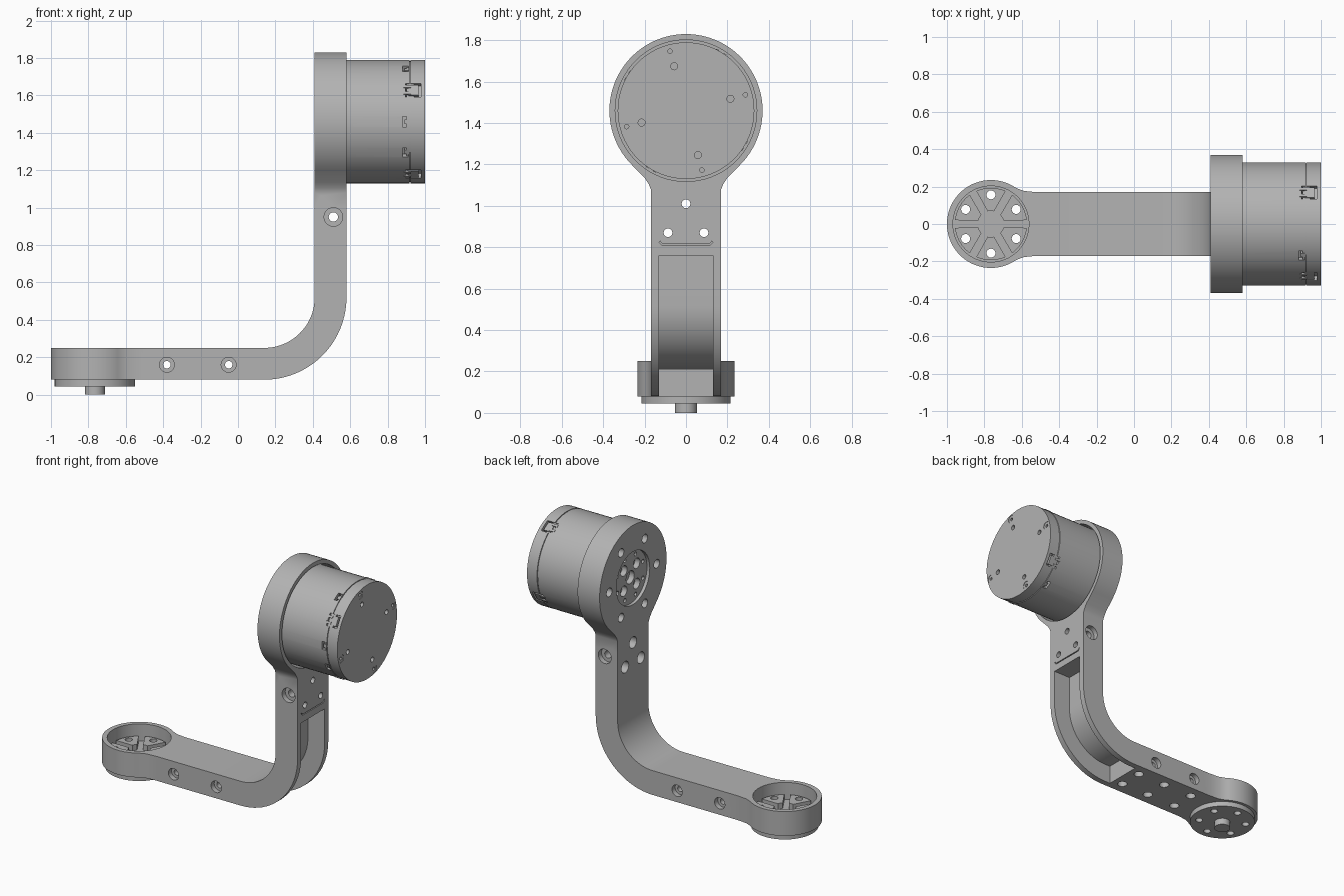
import bpy, bmesh
from math import sin, cos, radians, pi
from mathutils import Matrix

if "Cube" in bpy.data.objects:
    bpy.data.objects.remove(bpy.data.objects["Cube"])

grey = bpy.data.materials.new("machined_grey")
grey.use_nodes = True
grey.diffuse_color = (0.45, 0.45, 0.45, 1)
grey.node_tree.nodes["Principled BSDF"].inputs["Base Color"].default_value = (0.45, 0.45, 0.45, 1)

HEAD = 1.46     # height of the motor axis
CUP = -0.765    # x of the cup axis
HALF = 0.17     # half width of the arm


def prism(name, pts, axis, lo, hi):
    """Extrude a 2D outline along an axis from lo to hi."""
    def place(p, d):
        return {"x": (d, p[0], p[1]), "y": (p[0], d, p[1]), "z": (p[0], p[1], d)}[axis]
    n = len(pts)
    verts = [place(p, lo) for p in pts] + [place(p, hi) for p in pts]
    faces = [list(range(n)), list(range(n, 2 * n))]
    faces += [[i, (i + 1) % n, n + (i + 1) % n, n + i] for i in range(n)]
    mesh = bpy.data.meshes.new(name)
    mesh.from_pydata(verts, [], faces)
    bm = bmesh.new()
    bm.from_mesh(mesh)
    bmesh.ops.recalc_face_normals(bm, faces=bm.faces)
    bm.to_mesh(mesh)
    bm.free()
    mesh.materials.append(grey)
    ob = bpy.data.objects.new(name, mesh)
    bpy.context.collection.objects.link(ob)
    return ob


def arc(cx, cy, r, a0, a1, n):
    steps = [radians(a0 + (a1 - a0) * i / n) for i in range(n + 1)]
    return [(cx + r * cos(a), cy + r * sin(a)) for a in steps]


def disc(name, axis, c, r, lo, hi, n=24):
    return prism(name, arc(c[0], c[1], r, 0, 360, n)[:-1], axis, lo, hi)


def rect(x0, x1, y0, y1):
    return [(x0, y0), (x1, y0), (x1, y1), (x0, y1)]


def combine(targets, tool, operation="DIFFERENCE"):
    """Apply a boolean to each target, then drop the tool."""
    tool.hide_render = True
    for ob in targets:
        mod = ob.modifiers.new("boolean", "BOOLEAN")
        mod.operation, mod.solver, mod.object = operation, "EXACT", tool
        bpy.context.view_layer.objects.active = ob
        bpy.ops.object.modifier_apply(modifier=mod.name)
    bpy.data.objects.remove(tool)


def drill(targets, axis, c, r, lo, hi, n=24):
    combine(targets, disc("cutter", axis, c, r, lo, hi, n))


# Bent arm, then the round head and cup merged into it
arm = prism("arm", [(-0.7, 0.08)] + arc(0.14, 0.52, 0.44, -90, 0, 20)
            + [(0.58, 1.2), (0.41, 1.2)] + arc(0.14, 0.52, 0.27, 0, -90, 20)
            + [(-0.7, 0.25)], "y", -HALF, HALF)
head = prism("head", [(-HALF, 1.0), (HALF, 1.0), (HALF, 1.08), (0.18, 1.105), (0.2, 1.135)]
             + arc(0, HEAD, 0.37, -44, 224, 72)
             + [(-0.2, 1.135), (-0.18, 1.105), (-HALF, 1.08)], "x", 0.41, 0.58)
combine([arm], head, "UNION")
cup = prism("cup", [(-0.45, HALF), (-0.52, HALF), (-0.59, 0.177)]
            + arc(CUP, 0, 0.235, 55, 305, 64)
            + [(-0.59, -0.177), (-0.52, -HALF), (-0.45, -HALF)], "z", 0.08, 0.25)
combine([arm], cup, "UNION")

# Recesses for the motor, the hub and the cup
drill([arm], "x", (0, HEAD), 0.342, 0.47, 0.7, 72)
drill([arm], "x", (0, HEAD), 0.185, 0.3, 0.432, 48)
drill([arm], "z", (CUP, 0), 0.203, 0.13, 0.4, 64)

# Long pocket along the outside of the bend, and the seam above it
pocket = prism("pocket", [(0.1, -0.1), (0.1, 0.21)] + arc(0.14, 0.52, 0.31, -90, 0, 20)
               + [(0.45, 0.76), (0.8, 0.76), (0.8, -0.1)], "y", -0.13, 0.13)
combine([arm], pocket)
combine([arm], prism("seam", [(-0.13, 0.825), (-0.115, 0.808), (0.115, 0.808), (0.13, 0.825),
                              (0.125, 0.83), (0.112, 0.815), (-0.112, 0.815), (-0.125, 0.83)],
                     "x", 0.572, 0.7))

# Cross holes with counterbores on both sides
for x, z, r in [(-0.38, 0.16, 0.04), (-0.05, 0.16, 0.04), (0.51, 0.95, 0.05)]:
    drill([arm], "y", (x, z), r / 2, -0.3, 0.3)
    for s in (-1, 1):
        drill([arm], "y", (x, z), r, *sorted((s * 0.135, s * 0.3)))

# Neck holes, counterbored from the inside of the bend
for y, z in [(0, 1.01), (-0.087, 0.87), (0.087, 0.87)]:
    drill([arm], "x", (y, z), 0.021, 0.3, 0.7)
    drill([arm], "x", (y, z), 0.04, 0.3, 0.47)

# Blind holes under the arm
for x in (-0.42, -0.19, 0.03):
    for y in (-0.085, 0.085):
        drill([arm], "z", (x, y), 0.032, 0.0, 0.12)

# Head bolt holes and hub holes
for i in range(6):
    drill([arm], "x", arc(0, HEAD, 0.262, i * 60, 0, 1)[0], 0.03, 0.3, 0.455)
drill([arm], "x", (0, HEAD), 0.045, 0.3, 0.5)
for i in range(4):
    drill([arm], "x", arc(0, HEAD, 0.1, 45 + i * 90, 0, 1)[0], 0.036, 0.3, 0.5)
for i in range(8):
    drill([arm], "x", arc(0, HEAD, 0.152, 22.5 + i * 45, 0, 1)[0], 0.014, 0.3, 0.455, 12)

# Cup base plate, pin and the six bolt pads
base = disc("cup_base_plate", "z", (CUP, 0), 0.215, 0.045, 0.08, 64)
disc("cup_pin", "z", (CUP, 0), 0.053, 0.0, 0.05, 32)
pads = []
for i in range(6):
    a = 30 + 60 * i
    pads.append(prism("cup_pad", arc(CUP, 0, 0.193, a - 24, a + 24, 8)
                      + arc(CUP, 0, 0.07, a + 14, a - 14, 2), "z", 0.125, 0.17))
for i, pad in enumerate(pads):
    drill([arm, base, pad], "z", arc(CUP, 0, 0.156, 30 + 60 * i, 0, 1)[0], 0.024, 0, 0.4)

# Motor body, seam and end cap
motor = disc("motor_body", "x", (0, HEAD), 0.33, 0.47, 0.917, 72)
disc("motor_seam", "x", (0, HEAD), 0.323, 0.9, 0.94, 72)
cap = disc("motor_cap", "x", (0, HEAD), 0.33, 0.923, 1.0, 72)


def turned(name, x0, x1, half, r0, r1, angle):
    """Block on the motor rim, turned about its axis."""
    ob = prism(name, rect(-half, half, r0, r1), "x", x0, x1)
    ob.data.transform(Matrix.Translation((0, 0, HEAD))
                      @ Matrix.Rotation(radians(angle - 90), 4, "X"))
    return ob


# Rim vents and cable sockets
for a in (121, 180, 210, 300):
    combine([motor], turned("vent", 0.88, 0.912, 0.028, 0.3, 0.4, a))
    turned("vent_clip", 0.89, 0.914, 0.012, 0.295, 0.325, a)
for a in (59, 149, 239, 329):
    combine([motor, cap], turned("socket_cut", 0.895, 0.978, 0.042, 0.3, 0.4, a))
    turned("socket", 0.912, 0.965, 0.032, 0.29, 0.328, a)
    for s in (-3.5, 3.5):
        turned("socket_lug", 0.885, 0.925, 0.008, 0.3, 0.333, a + s)

# Screw holes in the end cap
for i in range(4):
    drill([cap], "x", arc(0, HEAD, 0.222, 15 + i * 90, 0, 1)[0], 0.017, 0.96, 1.1, 16)
    spot = arc(0, HEAD, 0.297, 15 + i * 90, 0, 1)[0]
    drill([cap], "x", spot, 0.028, 0.997, 1.1)
    drill([cap], "x", spot, 0.011, 0.96, 1.1, 12)

# Smooth the round walls and keep the edges sharp
bpy.ops.object.select_all(action="DESELECT")
for ob in bpy.context.collection.objects:
    if ob.type == "MESH" and grey.name in ob.data.materials:
        ob.select_set(True)
bpy.context.view_layer.objects.active = arm
bpy.ops.object.shade_smooth_by_angle(angle=pi / 6)
